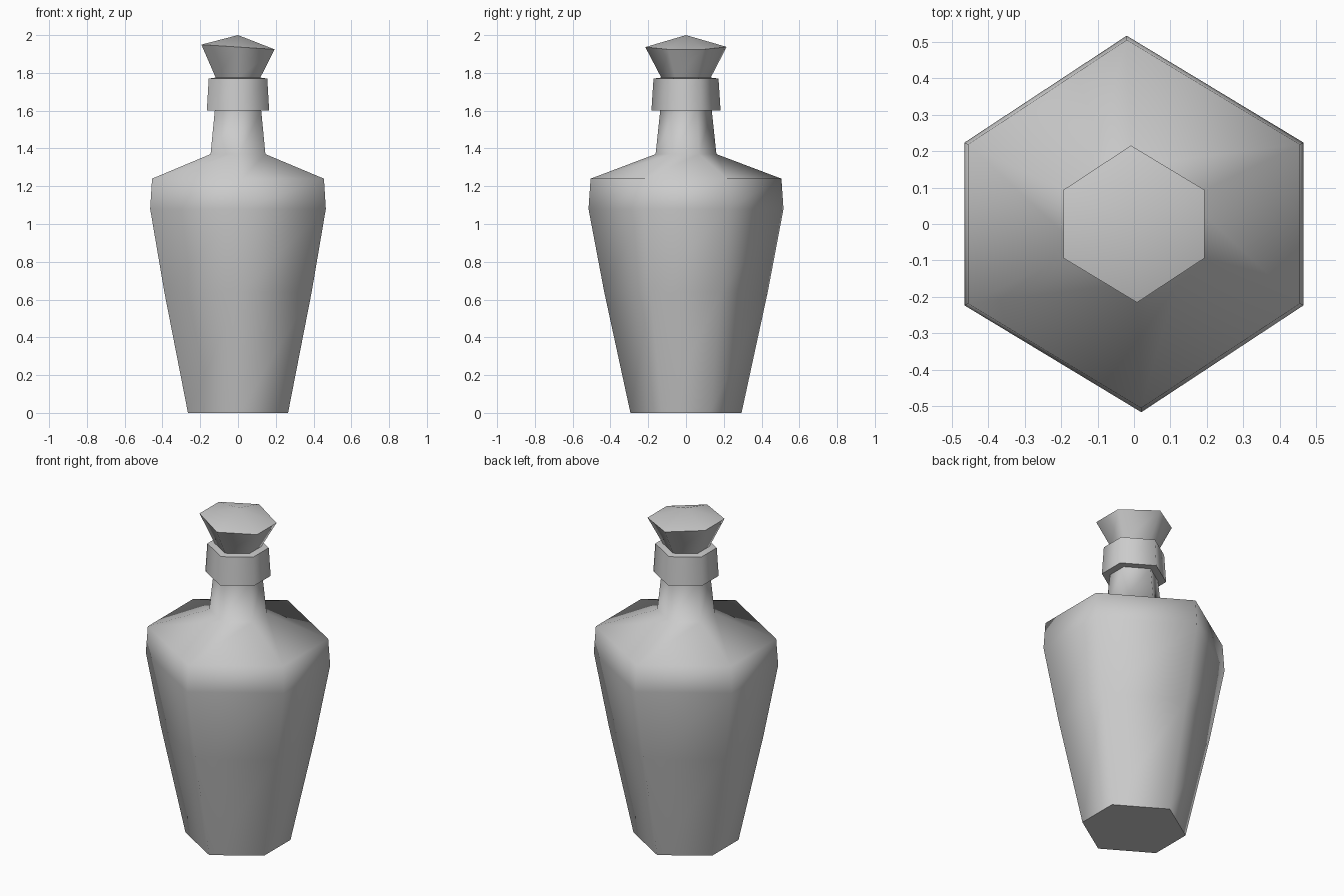
import bpy, bmesh, math

cube = bpy.data.objects.get("Cube")
if cube:
    bpy.data.objects.remove(cube)

GREY = (0.6, 0.6, 0.6, 1)
mat = bpy.data.materials.new("plain grey")
mat.use_nodes = True
mat.diffuse_color = GREY
mat.node_tree.nodes["Principled BSDF"].inputs["Base Color"].default_value = GREY

# Slightly skewed hexagon, for a half-width of one
HALF = [(1, -0.48), (1, 0.48), (-0.043, 1.11)]
HEXAGON = HALF + [(-x, -y) for x, y in HALF]


def hex_part(name, profile, base=False, apex=None, tilt=0):
    """Stack hexagonal rings (half-width, height) into one smooth shell."""
    bm = bmesh.new()
    rings = []
    for i, (r, z) in enumerate(profile):
        lean = tilt if i == len(profile) - 1 else 0
        rings.append([bm.verts.new((x * r, y * r, z + lean * x * r)) for x, y in HEXAGON])
    for low, high in zip(rings, rings[1:]):
        for i in range(6):
            j = (i + 1) % 6
            bm.faces.new((low[i], low[j], high[j], high[i]))
    if base:
        bm.faces.new(rings[0][::-1])
    if apex:
        tip = bm.verts.new((0, 0, apex))
        for i in range(6):
            bm.faces.new((rings[-1][i], rings[-1][(i + 1) % 6], tip))
    mesh = bpy.data.meshes.new(name)
    bm.to_mesh(mesh)
    bm.free()
    mesh.materials.append(mat)
    obj = bpy.data.objects.new(name, mesh)
    bpy.context.collection.objects.link(obj)
    bpy.ops.object.select_all(action="DESELECT")
    obj.select_set(True)
    bpy.context.view_layer.objects.active = obj
    bpy.ops.object.shade_smooth_by_angle(angle=math.radians(72))
    return obj


# Bottle: tapered body, shoulder and neck
hex_part("bottle", [(0.265, 0), (0.39, 0.64), (0.465, 1.08), (0.455, 1.24),
                    (0.145, 1.37), (0.123, 1.6)], base=True)

# Collar around the mouth
hex_part("collar", [(0.123, 1.6), (0.165, 1.6), (0.155, 1.77), (0.118, 1.775)])

# Flared stopper with a low pointed top and a slightly tilted rim
hex_part("stopper", [(0.118, 1.775), (0.194, 1.937)], apex=2.0, tilt=-0.065)
